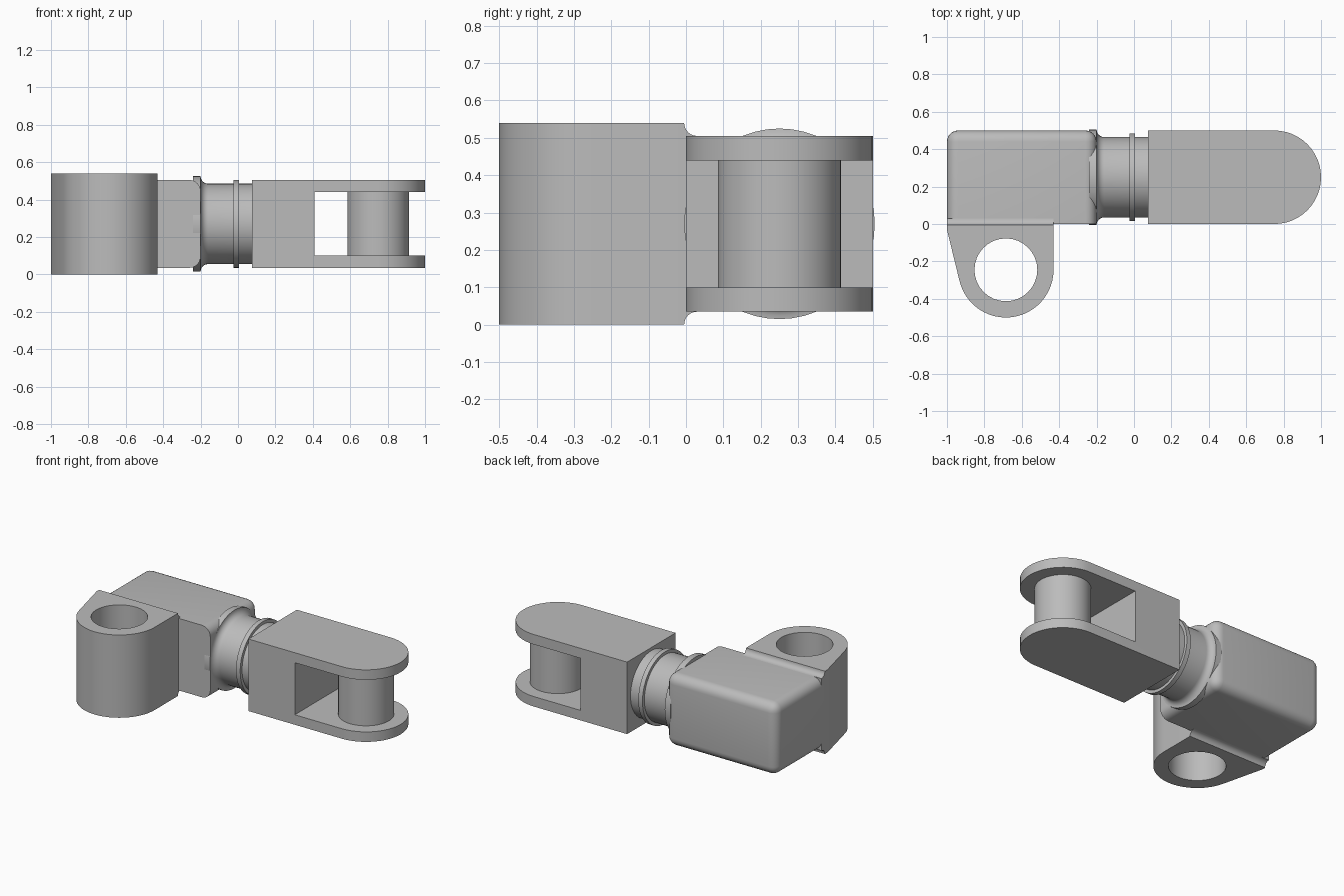
import bpy, bmesh
from math import cos, sin, pi, radians
from mathutils import Vector

if "Cube" in bpy.data.objects:
    bpy.data.objects.remove(bpy.data.objects["Cube"])

grey = bpy.data.materials.new("machined grey")
grey.use_nodes = True
grey.diffuse_color = (0.5, 0.5, 0.5, 1)
grey.node_tree.nodes["Principled BSDF"].inputs["Base Color"].default_value = grey.diffuse_color

AXIS_Y, AXIS_Z = 0.25, 0.27      # centre line of the joint
LOW, HIGH = 0.035, 0.505         # bottom and top of body and clevis
PIN_X = 0.75
LUG_X, LUG_Y = -0.685, -0.245


def finish(name, bm):
    bmesh.ops.recalc_face_normals(bm, faces=bm.faces)
    mesh = bpy.data.meshes.new(name)
    bm.to_mesh(mesh)
    bm.free()
    mesh.materials.append(grey)
    ob = bpy.data.objects.new(name, mesh)
    bpy.context.collection.objects.link(ob)
    return ob


def arc(cx, cy, r, start, end, steps):
    angles = [radians(start + (end - start) * i / steps) for i in range(steps + 1)]
    return [(cx + r * cos(a), cy + r * sin(a)) for a in angles]


def prism(name, outline, low, high, along="z"):
    """Extrude a closed outline along z (x, y points) or x (y, z points)."""
    bm = bmesh.new()
    place = (lambda a, b: (a, b, low)) if along == "z" else (lambda a, b: (low, a, b))
    face = bm.faces.new([bm.verts.new(place(a, b)) for a, b in outline])
    moved = bmesh.ops.extrude_face_region(bm, geom=[face])["geom"]
    step = Vector((0, 0, high - low)) if along == "z" else Vector((high - low, 0, 0))
    bmesh.ops.translate(bm, vec=step, verts=[v for v in moved if isinstance(v, bmesh.types.BMVert)])
    return finish(name, bm)


def rectangle(x0, x1, y0, y1):
    return [(x0, y0), (x1, y0), (x1, y1), (x0, y1)]


def lathe(name, profile, segments=48):
    """Spin (x, radius) points about the joint's centre line."""
    bm = bmesh.new()
    rings = [[bm.verts.new((x, AXIS_Y + r * cos(2 * pi * i / segments),
                            AXIS_Z + r * sin(2 * pi * i / segments)))
              for i in range(segments)] for x, r in profile]
    for a, b in zip(rings, rings[1:]):
        for i in range(segments):
            j = (i + 1) % segments
            bm.faces.new((a[i], a[j], b[j], b[i]))
    bm.faces.new(rings[0])
    bm.faces.new(rings[-1])
    return finish(name, bm)


def cut(ob, cutter):
    mod = ob.modifiers.new("cut", "BOOLEAN")
    mod.operation, mod.solver, mod.object = "DIFFERENCE", "EXACT", cutter
    bpy.context.view_layer.objects.active = ob
    bpy.ops.object.modifier_apply(modifier=mod.name)
    bpy.data.objects.remove(cutter)


parts = []

# Body block, rounded everywhere except round its front face
body = prism("body", rectangle(-1, -0.2, 0, 0.5), LOW, HIGH)
bm = bmesh.new()
bm.from_mesh(body.data)
rounded = [e for e in bm.edges if any(v.co.y > 0.1 for v in e.verts)]
bmesh.ops.bevel(bm, geom=rounded, offset=0.06, segments=6, profile=0.5, affect="EDGES")
bm.to_mesh(body.data)
bm.free()
parts.append(body)

# Neck with a flare at the body, and a thin collar
flare = [(x, r) for x, r in arc(-0.16, 0.255, 0.04, 180, 270, 6)]
parts.append(lathe("neck", [(-0.24, 0.255)] + flare + [(0.1, 0.215)]))
parts.append(lathe("collar", [(-0.025, 0.235), (0.005, 0.235)]))

# Clevis fork with round end and slot, and its pin
clevis = prism("clevis", [(0.075, 0.5), (0.075, 0)] + arc(PIN_X, AXIS_Y, 0.25, -90, 90, 24), LOW, HIGH)
cut(clevis, prism("slot_cutter", rectangle(0.41, 1.2, -0.2, 0.7), 0.1, 0.44))
parts.append(clevis)
parts.append(prism("clevis_pin", arc(PIN_X, AXIS_Y, 0.165, 0, 352.5, 47), 0.09, 0.45))

# Lug with a tangent left side and a bored hole
lug = prism("lug", [(-0.43, -0.005), (-1, -0.005), (-1, -0.03)]
            + arc(LUG_X, LUG_Y, 0.255, 193, 360, 24), 0, 0.54)
cut(lug, prism("hole_cutter", arc(LUG_X, LUG_Y, 0.168, 0, 348.75, 31), -0.2, 0.8))
parts.append(lug)

# Concave fillet joining the lug to the body, top and bottom
top = arc(0.03, 0.54, 0.035, 180, 270, 6)
bottom = arc(0.03, 0, 0.035, 90, 180, 6)
parts.append(prism("lug_fillet", top + bottom, -0.999, -0.43, along="x"))

bpy.ops.object.select_all(action="DESELECT")
for ob in parts:
    ob.select_set(True)
bpy.context.view_layer.objects.active = body
bpy.ops.object.shade_smooth_by_angle(angle=radians(30))
